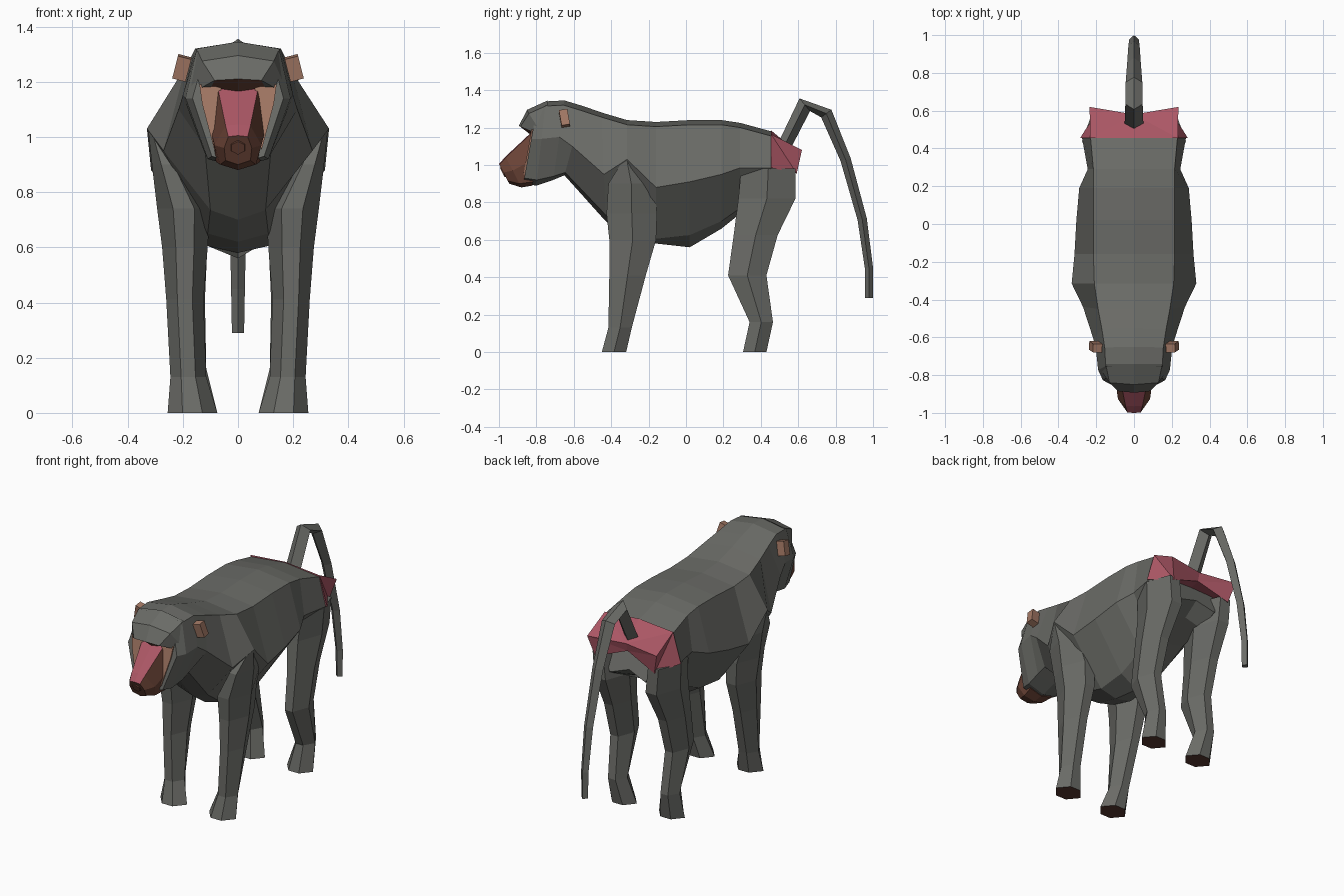
import bpy, bmesh
from mathutils import Vector, Matrix

if "Cube" in bpy.data.objects:
    bpy.data.objects.remove(bpy.data.objects["Cube"], do_unlink=True)


def material(name, r, g, b):
    m = bpy.data.materials.new(name)
    m.use_nodes = True
    m.diffuse_color = (r, g, b, 1)
    m.node_tree.nodes["Principled BSDF"].inputs["Base Color"].default_value = (r, g, b, 1)
    return m


fur = material("grey fur", .145, .148, .135)
pink = material("pink skin", .41, .095, .13)
brown = material("muzzle brown", .15, .058, .038)
tan = material("tan skin", .37, .19, .13)
umber = material("dark umber", .095, .038, .03)


def finish(name, bm, mats, rule=None):
    """Turn a bmesh into an object; rule picks a material index per face."""
    bmesh.ops.remove_doubles(bm, verts=bm.verts, dist=.0005)
    bmesh.ops.recalc_face_normals(bm, faces=bm.faces)
    bm.normal_update()
    if rule:
        for f in bm.faces:
            f.material_index = rule(f.calc_center_median(), f.normal)
    me = bpy.data.meshes.new(name)
    bm.to_mesh(me)
    bm.free()
    for m in mats:
        me.materials.append(m)
    bpy.context.collection.objects.link(bpy.data.objects.new(name, me))


def loft(name, rings, mats, rule=None):
    """Skin a list of equal rings and cap both ends."""
    bm = bmesh.new()
    rows = [[bm.verts.new(p) for p in r] for r in rings]
    n = len(rows[0])
    for a, b in zip(rows, rows[1:]):
        for i in range(n):
            j = (i + 1) % n
            bm.faces.new((a[i], a[j], b[j], b[i]))
    bm.faces.new(rows[0])
    bm.faces.new(rows[-1])
    finish(name, bm, mats, rule)


def shell(name, points, faces, mats, rule=None):
    """Build half a faceted shape on +x and its mirror image."""
    bm = bmesh.new()
    for s in (1, -1):
        vs = [bm.verts.new((s * x, y, z)) for x, y, z in points]
        for f in faces:
            bm.faces.new([vs[i] for i in f])
    finish(name, bm, mats, rule)


def section(ytop, ylow, ztop, wtop, zmid, wmid, zlow, wlow, zbot, crown=.025):
    """Symmetric eight-point slice, leaning from ytop to ylow."""
    half = [(0, ztop), (wtop, ztop - crown), (wmid, zmid), (wlow, zlow), (0, zbot)]
    full = half + [(-x, z) for x, z in half[3:0:-1]]
    return [(x, ytop + (ylow - ytop) * (ztop - z) / (ztop - zbot), z) for x, z in full]


# torso, neck and skull in one skin
loft("body", [section(*s) for s in (
    (.47, .55, 1.1, .17, 1.0, .21, .87, .12, .91),
    (.455, .455, 1.18, .23, .985, .275, .81, .12, .84),
    (.29, .29, 1.225, .215, .985, .245, .77, .12, .74),
    (.19, .19, 1.24, .215, .95, .29, .70, .11, .66),
    (.02, .02, 1.24, .215, .91, .305, .625, .11, .56),
    (-.16, -.16, 1.23, .215, .88, .315, .605, .11, .58),
    (-.315, -.315, 1.24, .21, 1.03, .33, .65, .11, .62),
    (-.45, -.43, 1.28, .19, .95, .27, .735, .1, .70),
    (-.55, -.65, 1.315, .17, 1.1, .215, .96, .12, .945),
    (-.65, -.71, 1.345, .155, 1.15, .2, .94, .12, .92),
    (-.75, -.8, 1.34, .15, 1.14, .19, .92, .11, .89),
    (-.8, -.87, 1.29, .13, 1.14, .165, .93, .095, .90))], [fur])

# overhanging brow, brown underneath
shell("brow",
      [(0, -.85, 1.295), (.13, -.84, 1.275), (0, -.893, 1.21), (.085, -.885, 1.205),
       (.185, -.76, 1.15), (0, -.835, 1.165), (.1, -.81, 1.175),
       (0, -.74, 1.345), (.15, -.74, 1.32)],
      [(0, 1, 3, 2), (1, 4, 3), (2, 3, 6, 5), (3, 4, 6), (0, 7, 8, 1), (1, 8, 4),
       (7, 5, 6, 4, 8)],
      [fur, brown], lambda c, n: int(n.z < -.3 and abs(c.x) < .08))

# muzzle with a pink bridge
loft("muzzle", [section(*s, crown=.004) for s in (
    (-.81, -.82, 1.19, .075, 1.03, .1, .91, .08, .89),
    (-.965, -.88, 1.045, .045, .97, .085, .9, .065, .88),
    (-1, -.945, 1.005, .035, .96, .05, .915, .045, .9))],
    [brown, pink], lambda c, n: int(n.z > .4 and abs(c.x) < .04))

# nose tip
bm = bmesh.new()
bmesh.ops.create_cone(bm, cap_ends=True, segments=6, radius1=.032, radius2=.027, depth=.014,
                      matrix=Matrix.Translation((0, -.976, .963)) @ Matrix.Rotation(2.05, 4, 'X'))
finish("nose", bm, [brown])

# thin tan plates on the face, either side of the muzzle
outline = ((.06, -.818, 1.19), (.14, -.818, 1.19), (.13, -.8305, 1.12), (.085, -.861, .95))
shell("cheeks", [(x, y - d, z) for d in (.008, 0) for x, y, z in outline],
      [(0, 1, 2, 3), (4, 5, 6, 7), (0, 1, 5, 4), (1, 2, 6, 5), (2, 3, 7, 6), (3, 0, 4, 7)],
      [tan])

# ears
for side, s in (("left", 1), ("right", -1)):
    bm = bmesh.new()
    bmesh.ops.create_cube(bm, size=1, matrix=Matrix.Translation((s * .203, -.65, 1.25))
                          @ Matrix.Rotation(-s * .25, 4, 'Y') @ Matrix.Rotation(.17, 4, 'X')
                          @ Matrix.Diagonal((.05, .045, .085, 1)))
    finish(side + "_ear", bm, [tan])


def leg(name, s, levels):
    """Hexagonal limb; each level is z, inner x, outer x, front y, back y."""
    rings = []
    for z, x0, x1, y0, y1 in levels:
        a, b, m = x0 + (x1 - x0) * .3, x0 + (x1 - x0) * .7, (y0 + y1) / 2
        rings.append([(s * x, y, z) for x, y in
                      ((x0, m), (a, y0), (b, y0), (x1, m), (b, y1), (a, y1))])
    loft(name, rings, [fur, umber], lambda c, n: int(c.z < .001))


front_leg = ((0, .075, .255, -.45, -.32), (.13, .115, .245, -.415, -.29),
             (.41, .125, .26, -.41, -.215), (.6, .11, .275, -.41, -.16),
             (.74, .1, .293, -.425, -.155), (.9, .2, .312, -.415, -.17),
             (1.02, .28, .325, -.34, -.29))
rear_leg = ((0, .075, .25, .305, .43), (.16, .115, .24, .34, .465),
            (.41, .12, .25, .225, .43), (.625, .11, .255, .255, .49),
            (.82, .08, .265, .28, .585), (.98, .1, .275, .295, .585))
for side, s in (("left", 1), ("right", -1)):
    leg(side + "_front_leg", s, front_leg)
    leg(side + "_rear_leg", s, rear_leg)

# bare rump with two outer points
shell("rump",
      [(0, .455, 1.185), (.232, .455, 1.165), (.285, .455, .985), (.235, .62, 1.08),
       (.2, .592, .955), (0, .58, 1.08), (0, .565, 1.03), (0, .455, 1.0)],
      [(0, 1, 5), (1, 3, 5), (1, 2, 4), (1, 4, 3), (5, 3, 6), (3, 4, 6), (6, 4, 2, 7),
       (0, 7, 2, 1)],
      [pink])

# arched tapering tail: y, z, half width, half thickness
path = ((.515, 1.08, .05, .036), (.635, 1.322, .046, .044), (.75, 1.275, .044, .034),
        (.853, 1.03, .036, .028), (.942, .71, .03, .025), (.978, .45, .025, .022),
        (.979, .29, .022, .021))
rings = []
for i, (y, z, w, t) in enumerate(path):
    p, q = path[max(i - 1, 0)], path[min(i + 1, len(path) - 1)]
    d = Vector((0, q[0] - p[0], q[1] - p[1])).normalized()
    out = Vector((0, -d.z, d.y)) * t
    c, side = Vector((0, y, z)), Vector((w, 0, 0))
    rings.append([c + out, c + side, c - out, c - side])
loft("tail", rings, [fur])
